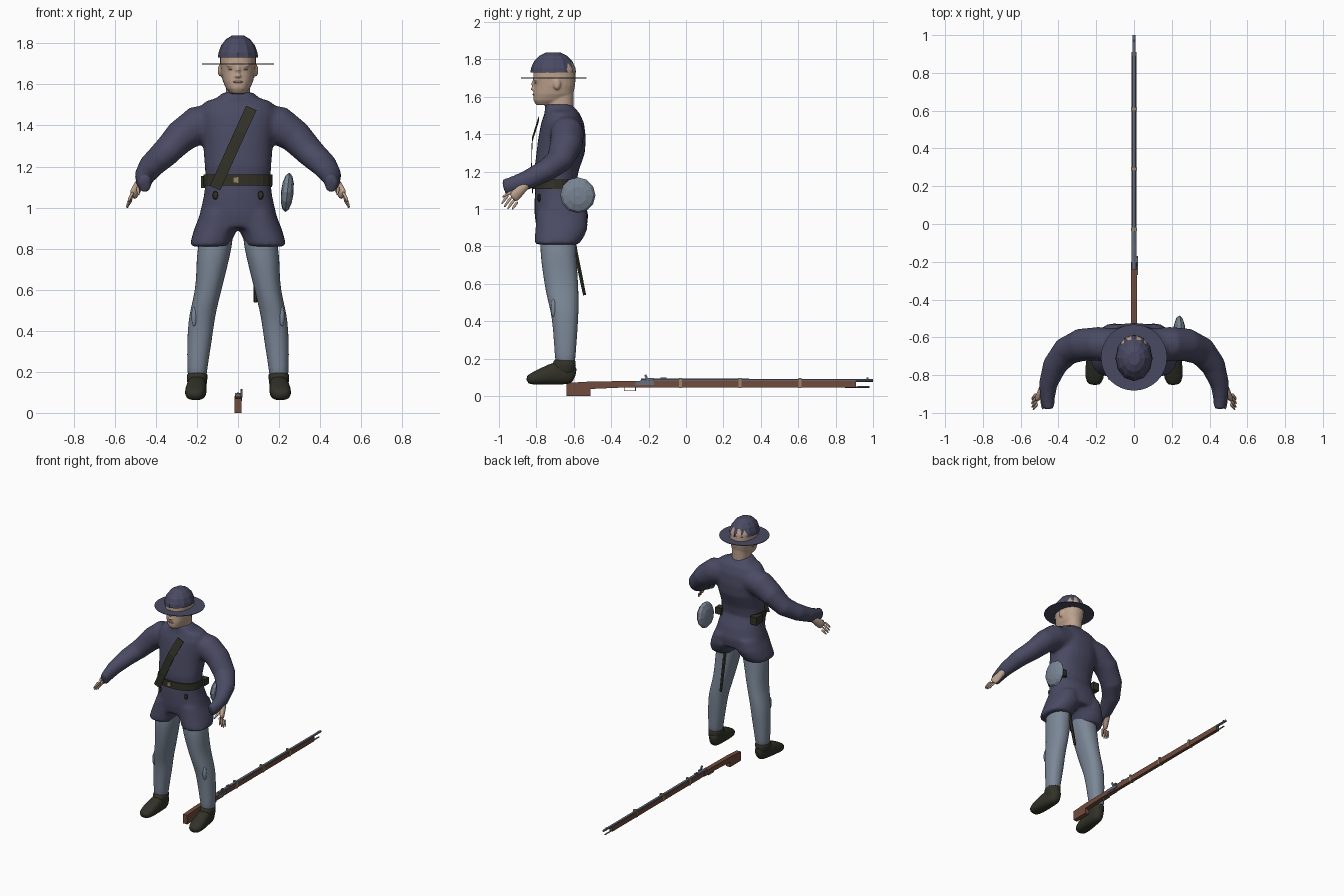
import bpy, bmesh, math
from mathutils import Vector, Matrix

if "Cube" in bpy.data.objects:
    bpy.data.objects.remove(bpy.data.objects["Cube"])


def material(name, rgb):
    m = bpy.data.materials.new(name)
    m.use_nodes = True
    m.diffuse_color = (*rgb, 1)
    bsdf = m.node_tree.nodes["Principled BSDF"]
    bsdf.inputs["Base Color"].default_value = (*rgb, 1)
    bsdf.inputs["Roughness"].default_value = 0.8
    return m


NAVY = material("navy wool", (0.068, 0.068, 0.125))
GREY = material("blue grey cloth", (0.2, 0.245, 0.31))
SKIN = material("skin", (0.51, 0.36, 0.27))
LIP = material("lip", (0.38, 0.23, 0.18))
LEATHER = material("dark leather", (0.032, 0.032, 0.022))
WOOD = material("walnut wood", (0.16, 0.07, 0.045))
STEEL = material("blued steel", (0.13, 0.16, 0.21))
BRASS = material("dull brass", (0.32, 0.24, 0.14))


def finish(name, bm, mat, smooth=True, mirror=False, subdiv=0, voxel=0, relax=0):
    bmesh.ops.recalc_face_normals(bm, faces=bm.faces)
    for f in bm.faces:
        f.smooth = smooth
    me = bpy.data.meshes.new(name)
    bm.to_mesh(me)
    bm.free()
    me.materials.append(mat)
    ob = bpy.data.objects.new(name, me)
    bpy.context.collection.objects.link(ob)
    if mirror:
        ob.modifiers.new("mirror", "MIRROR").use_mirror_merge = False
    if subdiv:
        ob.modifiers.new("subdivision", "SUBSURF").levels = subdiv
        ob.modifiers["subdivision"].render_levels = subdiv
    if voxel:
        r = ob.modifiers.new("remesh", "REMESH")
        r.mode, r.voxel_size, r.use_smooth_shade = "VOXEL", voxel, True
    if relax:
        s = ob.modifiers.new("relax", "SMOOTH")
        s.factor, s.iterations = 0.5, relax
    return ob


def skin(bm, rings):
    """Bridge equal rings of points and cap both ends."""
    vs = [[bm.verts.new(p) for p in r] for r in rings]
    n = len(vs[0])
    for a, b in zip(vs, vs[1:]):
        for i in range(n):
            j = (i + 1) % n
            bm.faces.new((a[i], a[j], b[j], b[i]))
    bm.faces.new(vs[0])
    bm.faces.new(vs[-1])


def oval(c, u, v, n, e):
    pts = []
    for i in range(n):
        a = math.tau * i / n
        k, s = math.cos(a), math.sin(a)
        pts.append(c + u * math.copysign(abs(k) ** e, k) + v * math.copysign(abs(s) ** e, s))
    return pts


def loft(bm, levels, sx=1, n=24, e=0.9):
    """Level rings: z, x min, x max, y min, y max."""
    skin(bm, [oval(Vector((sx * (a + b) / 2, (c + d) / 2, z)), Vector(((b - a) / 2, 0, 0)),
                   Vector((0, (d - c) / 2, 0)), n, e) for z, a, b, c, d in levels])


def limb(bm, path, sx=1, n=16, e=1):
    """Rings across a path: x, y, z, half width, half height."""
    pts = [Vector((sx * p[0], p[1], p[2])) for p in path]
    rings = []
    for i, p in enumerate(path):
        t = (pts[min(i + 1, len(pts) - 1)] - pts[max(i - 1, 0)]).normalized()
        u = t.cross(Vector((0, 0, 1))).normalized()
        rings.append(oval(pts[i], u * p[3], u.cross(t) * p[4], n, e))
    skin(bm, rings)


def ball(bm, loc, size, seg=16, rot=Matrix()):
    m = Matrix.Translation(loc) @ rot @ Matrix.Diagonal((*size, 1))
    bmesh.ops.create_uvsphere(bm, u_segments=seg, v_segments=seg // 2, radius=1, matrix=m)


def box(bm, loc, size, rot=Matrix()):
    m = Matrix.Translation(loc) @ rot @ Matrix.Diagonal((*size, 1))
    bmesh.ops.create_cube(bm, size=1, matrix=m)


# Coat: torso, sleeves and short skirt fused into one smooth surface
bm = bmesh.new()
torso = [(1.56, .078, -.755, -.61), (1.535, .1, -.755, -.59), (1.515, .165, -.755, -.57),
         (1.46, .19, -.775, -.545), (1.38, .18, -.79, -.535), (1.3, .17, -.8, -.54),
         (1.2, .162, -.812, -.575), (1.13, .158, -.805, -.585), (1.05, .168, -.81, -.545),
         (.97, .187, -.81, -.522), (.9, .2, -.8, -.53)]
loft(bm, [(z, -w, w, f, b) for z, w, f, b in torso])
for s in (1, -1):
    limb(bm, [(.1, -.64, 1.42, .09, .09), (.2, -.635, 1.4, .09, .095), (.28, -.64, 1.345, .088, .082),
              (.36, -.675, 1.26, .078, .068), (.42, -.75, 1.205, .066, .06),
              (.455, -.85, 1.155, .05, .052), (.458, -.92, 1.13, .04, .047),
              (.453, -.975, 1.115, .032, .045)], s)
    loft(bm, [(.98, .0, .18, -.8, -.53), (.9, .0, .212, -.805, -.525),
              (.85, .025, .227, -.808, -.545), (.81, .04, .236, -.808, -.575)], s)
finish("coat", bm, NAVY, voxel=.013, relax=5)

# Trousers with a small fold outside each knee
bm = bmesh.new()
loft(bm, [(.95, .01, .16, -.77, -.58), (.8, .03, .202, -.783, -.59), (.7, .055, .202, -.772, -.583),
          (.6, .08, .208, -.757, -.576), (.52, .1, .228, -.742, -.574), (.45, .115, .242, -.722, -.574),
          (.35, .127, .248, -.71, -.58), (.22, .15, .248, -.702, -.59), (.14, .155, .243, -.695, -.595)])
ball(bm, (.213, -.708, .47), (.015, .016, .05))
finish("trousers", bm, GREY, mirror=True, subdiv=1)

# Shoes
bm = bmesh.new()
limb(bm, [(.19, -.59, .11, .025, .04), (.195, -.62, .122, .043, .06), (.2, -.69, .125, .048, .065),
          (.205, -.76, .107, .054, .047), (.21, -.82, .093, .05, .033), (.212, -.853, .084, .03, .02)], e=.8)
loft(bm, [(.1, .155, .245, -.72, -.592), (.17, .148, .25, -.715, -.588), (.205, .147, .25, -.706, -.588)])
finish("shoes", bm, LEATHER, mirror=True, subdiv=1)

# Hands: palm, four fingers and a thumb
bm = bmesh.new()
limb(bm, [(.463, -.84, 1.145, .025, .025), (.482, -.875, 1.11, .024, .024),
          (.5, -.905, 1.08, .018, .032), (.514, -.93, 1.055, .015, .03)])
for i in range(4):
    y, reach = -.95 + i * .017, (.9, 1, .97, .8)[i]
    start = Vector((.508 + i * .003, y, 1.075 - i * .012))
    tip = start + Vector((.03, -.04, -.055)) * reach
    mid = start.lerp(tip, .5) + Vector((.004, 0, .004))
    limb(bm, [(*start, .009, .009), (*mid, .008, .008), (*tip, .005, .005)], n=8)
limb(bm, [(.487, -.9, 1.1, .011, .011), (.487, -.95, 1.085, .009, .009), (.482, -.985, 1.06, .005, .005)], n=8)
finish("hands", bm, SKIN, mirror=True, subdiv=1)

# Head: skull, neck, nose, brow and ears fused
bm = bmesh.new()
skull = [(1.555, .035, -.8, -.7), (1.58, .058, -.816, -.64), (1.615, .074, -.817, -.603),
         (1.66, .083, -.812, -.593), (1.7, .087, -.817, -.59), (1.75, .088, -.815, -.592),
         (1.79, .07, -.79, -.61)]
loft(bm, [(z, -w, w, f, b) for z, w, f, b in skull])
loft(bm, [(1.48, -.07, .07, -.74, -.6), (1.55, -.06, .06, -.745, -.602), (1.64, -.06, .06, -.74, -.6)])
limb(bm, [(0, -.812, 1.69, .008, .008), (0, -.818, 1.665, .01, .012), (0, -.822, 1.643, .016, .012),
          (0, -.812, 1.633, .014, .006)], n=10)
for s in (1, -1):
    ball(bm, (s * .088, -.69, 1.667), (.011, .02, .03))
    ball(bm, (s * .034, -.803, 1.692), (.024, .012, .007))
finish("head", bm, SKIN, voxel=.006, relax=3)

# Lips and closed eye lines
bm = bmesh.new()
ball(bm, (0, -.812, 1.612), (.024, .008, .006))
for s in (1, -1):
    ball(bm, (s * .034, -.8, 1.673), (.014, .01, .003))
finish("lips_and_eyelids", bm, LIP)

# Hat: faceted crown and thin separate brim
bm = bmesh.new()
skin(bm, [oval(Vector((0, -.71, z)), Vector((.098 * k, 0, 0)), Vector((0, .122 * k, 0)), 12, 1)
          for z, k in ((1.73, 1), (1.755, .97), (1.79, .84), (1.82, .6), (1.838, .3))])
finish("hat_crown", bm, NAVY, smooth=False)
bm = bmesh.new()
skin(bm, [oval(Vector((0, -.707, z)), Vector((.175, 0, 0)), Vector((0, .175, 0)), 32, 1)
          for z in (1.698, 1.702)])
finish("hat_brim", bm, NAVY, smooth=False)

# Belt, pouch and small front tabs
bm = bmesh.new()
loft(bm, [(z, -.167, .167, -.817, -.585) for z in (1.108, 1.16)])
box(bm, (-.155, -.635, 1.125), (.05, .08, .06))
box(bm, (.14, -.615, 1.125), (.05, .05, .05))
for s in (1, -1):
    ball(bm, (s * .11, -.785, 1.06), (.016, .01, .022), 8)
finish("belt_and_pouches", bm, LEATHER, smooth=False)
bm = bmesh.new()
box(bm, (-.01, -.82, 1.135), (.03, .008, .03))
finish("belt_buckle", bm, BRASS, smooth=False)

# Cross strap lying in front of the chest
bm = bmesh.new()
edge = Vector((.025, 0, -.011))
strap = [Vector(p) for p in ((.065, -.788, 1.485), (.012, -.824, 1.37), (-.06, -.828, 1.21), (-.112, -.822, 1.095))]
thick = Vector((0, .003, 0))
skin(bm, [[p - edge, p + edge, p + edge + thick, p - edge + thick] for p in strap])
finish("cross_strap", bm, LEATHER, smooth=False)

# Bayonet scabbard behind the left thigh
bm = bmesh.new()
limb(bm, [(.09, -.615, .9, .014, .014), (.088, -.59, .77, .013, .012), (.085, -.542, .54, .01, .009)], n=6)
finish("scabbard", bm, LEATHER, smooth=False)

# Canteen: faceted flattened disc
bm = bmesh.new()
tilt = Matrix.Rotation(math.radians(6), 4, "Y") @ Matrix.Rotation(math.radians(90), 4, "Y")
ball(bm, (.24, -.578, 1.074), (.096, .094, .031), 12, tilt)
finish("canteen", bm, GREY, smooth=False)

# Rifle stock from a side profile, with a slimmer fore end
bm = bmesh.new()
side = [(-.64, 0), (-.51, 0), (-.51, .038), (-.33, .046), (-.2, .046), (-.2, .083), (-.33, .08),
        (-.51, .078), (-.64, .07)]
skin(bm, [[(x, y, z) for y, z in side] for x in (-.017, .017)])
box(bm, (0, .355, .064), (.024, 1.11, .036))
finish("rifle_stock", bm, WOOD, smooth=False)

# Barrel, ramrod, lock plate, hammer and sight
bm = bmesh.new()
limb(bm, [(0, -.24, .084, .012, .01), (0, 1, .084, .009, .008)], n=10)
limb(bm, [(0, .85, .048, .004, .004), (0, .98, .048, .005, .005)], n=8)
box(bm, (.017, -.22, .07), (.006, .1, .022))
box(bm, (.017, -.21, .095), (.009, .012, .04), Matrix.Rotation(.4, 4, "X"))
box(bm, (.014, -.19, .09), (.012, .03, .012))
box(bm, (0, -.12, .095), (.012, .03, .008))
box(bm, (0, .97, .095), (.003, .012, .008))
finish("rifle_barrel_and_lock", bm, STEEL, smooth=False)

# Barrel bands and trigger guard
bm = bmesh.new()
for y in (-.03, .29, .61):
    box(bm, (0, y, .071), (.031, .016, .053))
box(bm, (0, -.3, .029), (.01, .06, .004))
for y in (-.33, -.27):
    box(bm, (0, y, .038), (.01, .004, .022))
finish("rifle_bands_and_guard", bm, BRASS, smooth=False)
